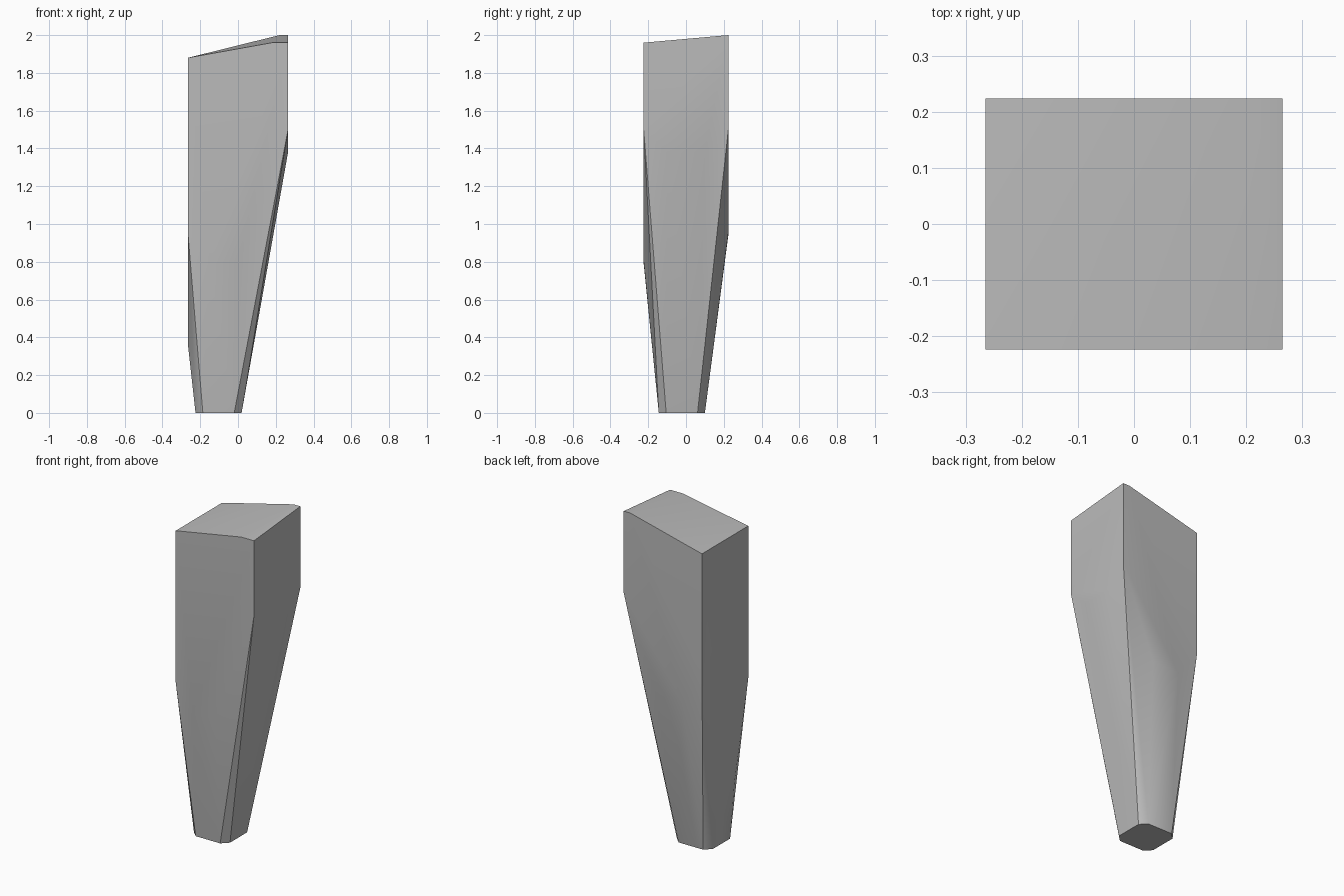
import bpy, bmesh, math

cube = bpy.data.objects.get("Cube")
if cube:
    bpy.data.objects.remove(cube, do_unlink=True)

stone = bpy.data.materials.new("plain grey")
stone.use_nodes = True
grey = (0.5, 0.5, 0.5, 1)
stone.diffuse_color = grey
stone.node_tree.nodes["Principled BSDF"].inputs["Base Color"].default_value = grey

X0, X1, Y0, Y1 = -0.265, 0.265, -0.224, 0.224

# Slanted cap, level along its high end
points = [(X0, Y0, 1.88), (X0, Y1, 1.88), (X1, Y0, 1.96), (X1, Y1, 2),
          (0.18, Y0, 1.96), (0.22, Y1, 2)]

# Lower ends of the four upright corners
points += [(X0, Y0, 0.95), (X0, Y1, 1.12), (X1, Y0, 1.5), (X1, Y1, 1.5)]

# Low points of the arched line where each side starts to taper
points += [(X1, y, 1.38) for y in (-0.1, 0.1)]
points += [(X0, y, 0.36) for y in (-0.09, 0.05)]
points += [(-0.15, Y0, 0.79), (0.0, Y0, 0.8)]
points += [(-0.13, Y1, 0.94), (0.05, Y1, 0.95)]

# Square foot with cut corners, set off to one side
cx, cy, half, flat = -0.103, -0.022, 0.122, 0.083
for sx in (-1, 1):
    for sy in (-1, 1):
        points += [(cx + sx * half, cy + sy * flat, 0),
                   (cx + sx * flat, cy + sy * half, 0)]

# Tapered body wrapped around the outline points
bm = bmesh.new()
for p in points:
    bm.verts.new(p)
hull = bmesh.ops.convex_hull(bm, input=bm.verts[:])
loose = set(hull["geom_interior"]) | set(hull["geom_unused"])
bmesh.ops.delete(bm, geom=[v for v in loose if isinstance(v, bmesh.types.BMVert)],
                 context="VERTS")
bmesh.ops.dissolve_limit(bm, angle_limit=math.radians(0.5),
                         verts=bm.verts[:], edges=bm.edges[:])
bmesh.ops.recalc_face_normals(bm, faces=bm.faces[:])
mesh = bpy.data.meshes.new("tapered_post")
bm.to_mesh(mesh)
bm.free()
mesh.materials.append(stone)

post = bpy.data.objects.new("tapered_post", mesh)
bpy.context.collection.objects.link(post)
bpy.context.view_layer.objects.active = post
post.select_set(True)
bpy.ops.object.shade_smooth_by_angle(angle=math.radians(25))
